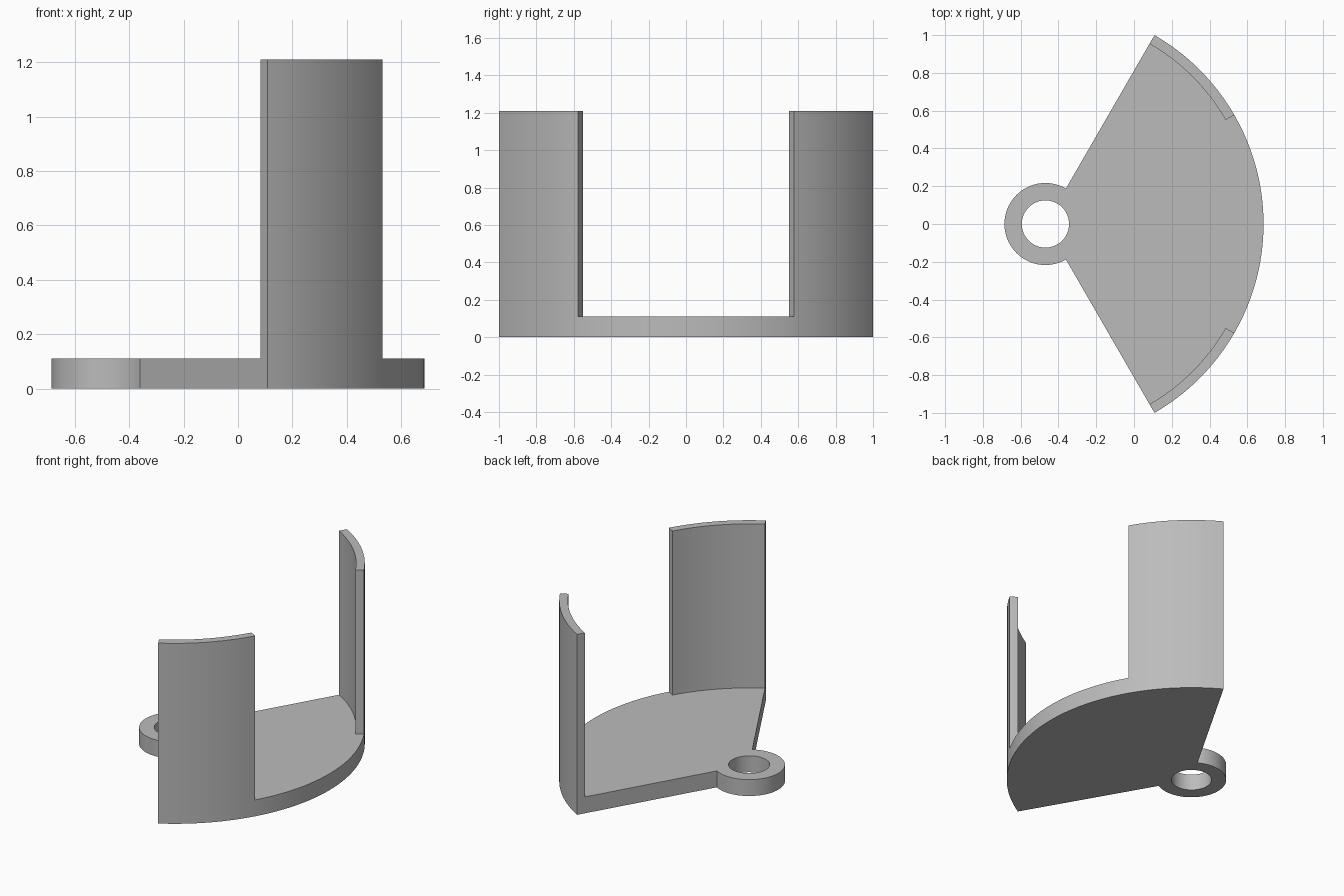
import bpy
import bmesh
from math import cos, sin, radians, hypot, atan2, degrees

cube = bpy.data.objects.get("Cube")
if cube:
    bpy.data.objects.remove(cube, do_unlink=True)

# Main dimensions, all radii measured from the pivot hole
HOLE, EYE, WALL_IN, RIM = 0.125, 0.217, 1.102, 1.1547
PIVOT_X = (EYE - RIM) / 2
PLATE_H, WALL_H = 0.11, 1.21
STEP, HALF_SPAN, WALL_START = 2.5, 60, 30

grey = bpy.data.materials.new("plain grey")
grey.use_nodes = True
colour = (0.5, 0.5, 0.5, 1)
grey.diffuse_color = colour
grey.node_tree.nodes["Principled BSDF"].inputs["Base Color"].default_value = colour

bm = bmesh.new()
points = {}


def point(radius, i):
    """Shared plan vertex on a polar grid around the pivot."""
    i %= int(360 / STEP)
    if (radius, i) not in points:
        a = radians(i * STEP)
        points[radius, i] = bm.verts.new((PIVOT_X + radius * cos(a), radius * sin(a), 0))
    return points[radius, i]


def ring_strip(r0, r1, start, end):
    """Flat band between two radii and two angles in degrees."""
    for i in range(int(start / STEP), int(end / STEP)):
        bm.faces.new((point(r0, i), point(r1, i), point(r1, i + 1), point(r0, i + 1)))


def raise_faces(faces, height):
    """Extrude faces upward and return the new top faces."""
    result = bmesh.ops.extrude_face_region(bm, geom=faces)["geom"]
    verts = [g for g in result if isinstance(g, bmesh.types.BMVert)]
    bmesh.ops.translate(bm, verts=verts, vec=(0, 0, height))
    return [g for g in result if isinstance(g, bmesh.types.BMFace)]


# Pivot eye and fan-shaped plate, raised together as one body
ring_strip(HOLE, EYE, 0, 360)
ring_strip(EYE, WALL_IN, -HALF_SPAN, HALF_SPAN)
ring_strip(WALL_IN, RIM, -HALF_SPAN, HALF_SPAN)
top = raise_faces(bm.faces[:], PLATE_H)

# Two curved walls grown from the ends of the rim
rim_ends = []
for face in top:
    c = face.calc_center_median()
    x, y = c.x - PIVOT_X, c.y
    if hypot(x, y) > WALL_IN and abs(degrees(atan2(y, x))) > WALL_START:
        rim_ends.append(face)
raise_faces(rim_ends, WALL_H - PLATE_H)

bmesh.ops.recalc_face_normals(bm, faces=bm.faces[:])
mesh = bpy.data.meshes.new("fan_plate_with_walls")
bm.to_mesh(mesh)
bm.free()
mesh.materials.append(grey)
obj = bpy.data.objects.new("fan_plate_with_walls", mesh)
bpy.context.collection.objects.link(obj)

# Smooth the curved sides, keep the corners sharp
bpy.ops.object.select_all(action="DESELECT")
obj.select_set(True)
bpy.context.view_layer.objects.active = obj
bpy.ops.object.shade_smooth_by_angle(angle=radians(30))
